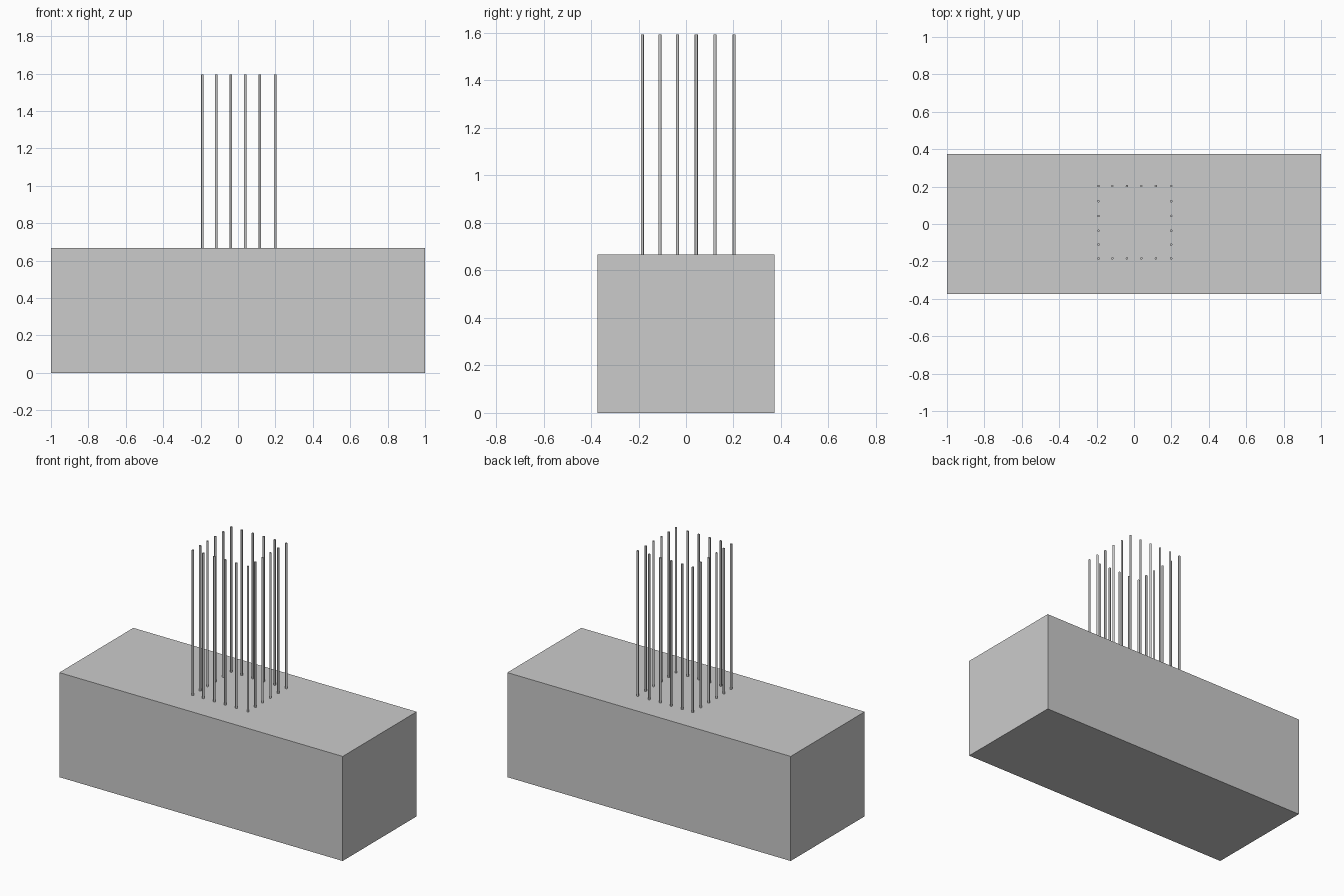
import bpy

if "Cube" in bpy.data.objects:
    bpy.data.objects.remove(bpy.data.objects["Cube"])

BLOCK_TOP, ROD_TOP, ROD_RADIUS = 0.667, 1.594, 0.0065

# Solid base block
bpy.ops.mesh.primitive_cube_add(size=1, location=(0, 0, BLOCK_TOP / 2))
block = bpy.context.object
block.name = "base_block"
block.scale = (2.0, 0.746, BLOCK_TOP)

# Square ring of thin upright rods, six along each side
xs = [-0.19, -0.116, -0.038, 0.039, 0.117, 0.199]
ys = [-0.184, -0.110, -0.036, 0.043, 0.122, 0.203]
for i, x in enumerate(xs):
    for j, y in enumerate(ys):
        if i in (0, 5) or j in (0, 5):
            bpy.ops.mesh.primitive_cylinder_add(
                vertices=12, radius=ROD_RADIUS, depth=ROD_TOP - BLOCK_TOP,
                location=(x, y, (ROD_TOP + BLOCK_TOP) / 2))
            bpy.context.object.name = f"rod_{i}_{j}"
            bpy.ops.object.shade_smooth_by_angle()
